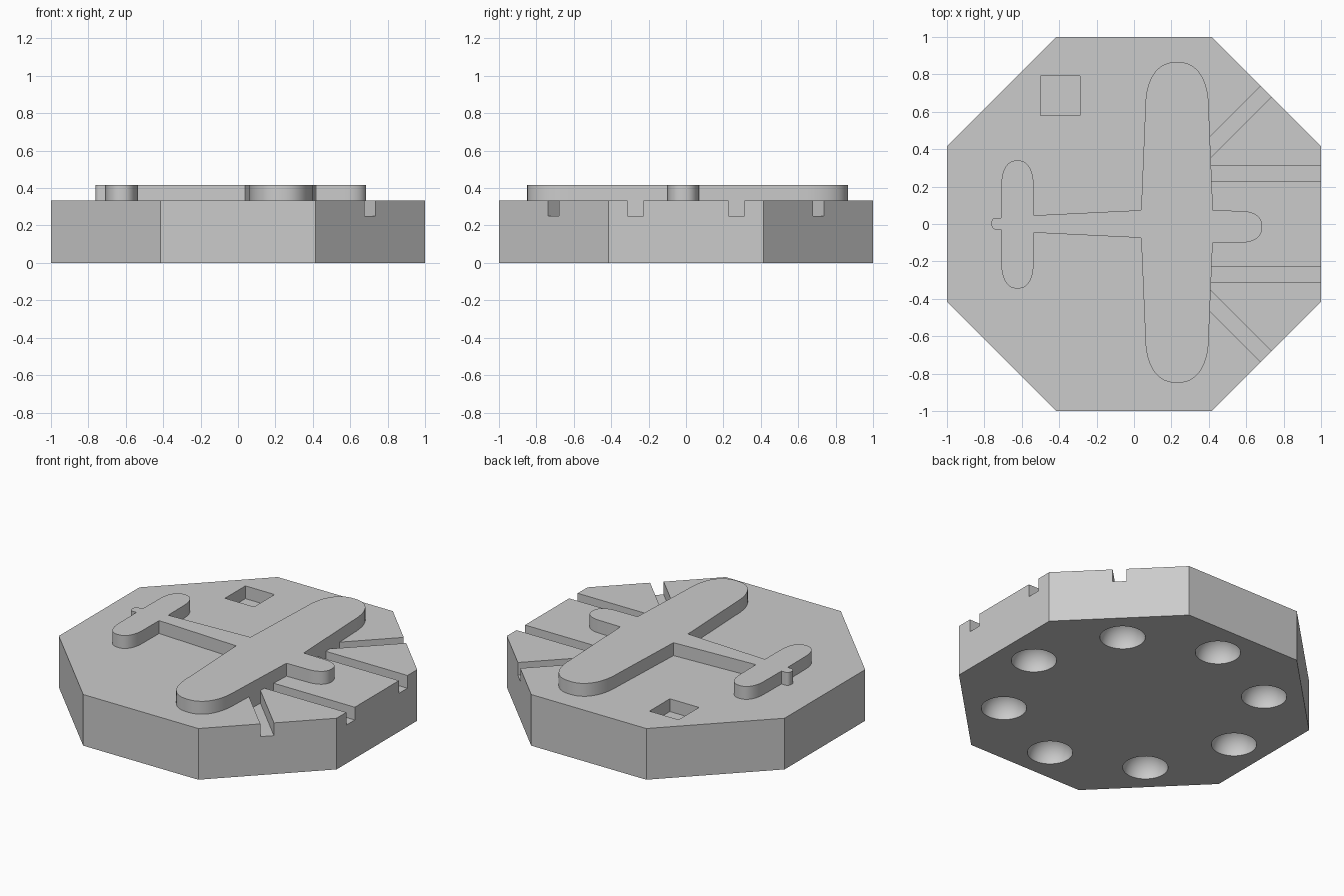
import bpy, bmesh
from math import sin, cos, pi, radians
from mathutils import Vector

cube = bpy.data.objects.get("Cube")
if cube:
    bpy.data.objects.remove(cube, do_unlink=True)

BASE_TOP, PLANE_TOP, FLOOR = 0.333, 0.417, 0.25

grey = bpy.data.materials.new("plain grey")
grey.use_nodes = True
grey.diffuse_color = (0.6, 0.6, 0.6, 1)
grey.node_tree.nodes["Principled BSDF"].inputs["Base Color"].default_value = (0.6, 0.6, 0.6, 1)


def add_object(name, bm):
    bmesh.ops.recalc_face_normals(bm, faces=bm.faces)
    mesh = bpy.data.meshes.new(name)
    bm.to_mesh(mesh)
    bm.free()
    mesh.materials.append(grey)
    obj = bpy.data.objects.new(name, mesh)
    bpy.context.collection.objects.link(obj)
    return obj


def prism(name, outline, bottom, top):
    bm = bmesh.new()
    face = bm.faces.new([bm.verts.new((p[0], p[1], bottom)) for p in outline])
    new = bmesh.ops.extrude_face_region(bm, geom=[face])["geom"]
    moved = [v for v in new if isinstance(v, bmesh.types.BMVert)]
    bmesh.ops.translate(bm, verts=moved, vec=(0, 0, top - bottom))
    return add_object(name, bm)


def blade(name, root, direction, length, root_half, tip_half, cap, lean=0, power=0.85, steps=28):
    """Tapered slab from root along direction, ending in a rounded cap."""
    root, along = Vector(root), Vector(direction)
    side = Vector((-along.y, along.x))
    outline = [root + side * root_half, root - side * root_half]
    for i in range(steps + 1):
        a = pi * i / steps - pi / 2
        across = tip_half * abs(sin(a)) ** power * (1 if a > 0 else -1)
        out = length - cap + cap * max(cos(a), 0) ** power
        outline.append(root + along * out + side * (across + lean))
    return prism(name, outline, FLOOR - 0.02, PLANE_TOP)


def combine(target, tool, operation):
    mod = target.modifiers.new("combine", "BOOLEAN")
    mod.object, mod.operation, mod.solver = tool, operation, "EXACT"
    bpy.context.view_layer.objects.active = target
    bpy.ops.object.modifier_apply(modifier=mod.name)
    bpy.data.objects.remove(tool, do_unlink=True)


# Octagonal base
corner = 1 / cos(pi / 8)
octagon = [(corner * cos(pi / 8 + i * pi / 4), corner * sin(pi / 8 + i * pi / 4)) for i in range(8)]
base = prism("base_with_plane", octagon, 0, BASE_TOP)

# Square pocket
pocket = [(-0.5, 0.58), (-0.29, 0.58), (-0.29, 0.79), (-0.5, 0.79)]
combine(base, prism("pocket", pocket, FLOOR, 0.5), "DIFFERENCE")

# Straight and slanted grooves, running out from under the wing
straight = [(0.3, 0.227), (1.2, 0.227), (1.2, 0.314), (0.3, 0.314)]
slanted = [(0.3, 0.245), (1, 0.945), (1, 1.06), (0.3, 0.36)]
for shape in (straight, slanted):
    for sign in (1, -1):
        outline = [(x, sign * y) for x, y in shape]
        combine(base, prism("groove", outline, FLOOR, 0.5), "DIFFERENCE")

# Round dimples underneath
for i in range(8):
    bm = bmesh.new()
    bmesh.ops.create_uvsphere(bm, u_segments=40, v_segments=20, radius=0.134)
    for face in bm.faces:
        face.smooth = True
    a = i * pi / 4
    bmesh.ops.translate(bm, verts=bm.verts, vec=(0.77 * cos(a), 0.77 * sin(a), 0))
    combine(base, add_object("dimple", bm), "DIFFERENCE")

# Raised aeroplane: body, nose, tail tip, wings and tailplanes
X, Y = Vector((1, 0)), Vector((0, 1))
plane = blade("body", (-0.62, 0), X, 0.8, 0.042, 0.08, 0.02)
parts = [
    blade("left_wing", (0.23, 0), Y, 0.866, 0.195, 0.17, 0.26),
    blade("right_wing", (0.23, 0), -Y, 0.849, 0.195, 0.17, 0.26),
    blade("nose", (0.3, -0.015), X, 0.385, 0.09, 0.085, 0.12),
    blade("left_tailplane", (-0.623, 0), Y, 0.34, 0.088, 0.086, 0.14),
    blade("right_tailplane", (-0.623, 0), -Y, 0.345, 0.088, 0.086, 0.14),
    blade("tail_tip", (-0.65, 0.002), -X, 0.112, 0.032, 0.031, 0.025),
]
for part in parts:
    combine(plane, part, "UNION")
combine(base, plane, "UNION")

# Smooth round walls, crisp edges
bpy.ops.object.select_all(action="DESELECT")
base.select_set(True)
bpy.context.view_layer.objects.active = base
bpy.ops.object.shade_smooth_by_angle(angle=radians(30))
